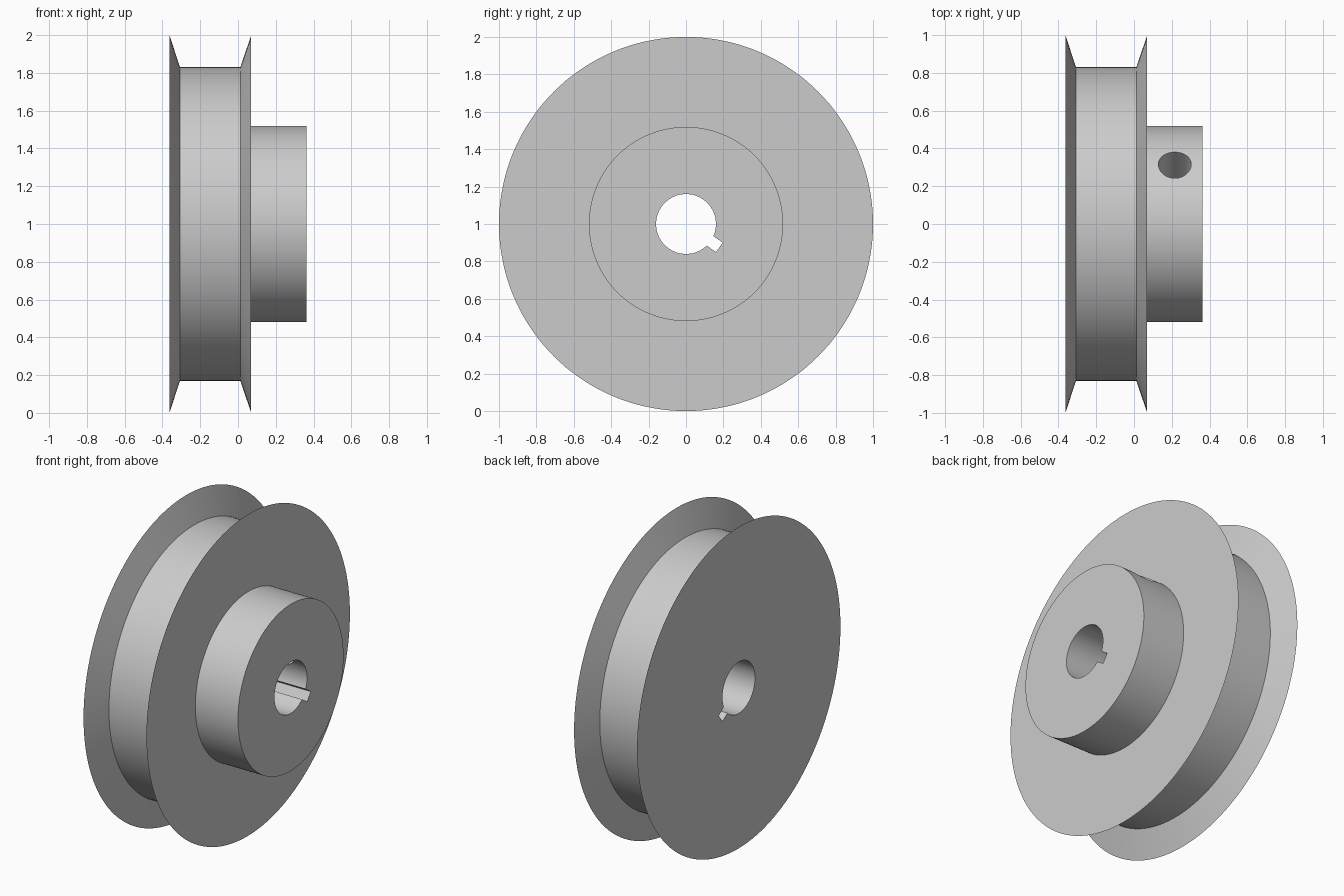
import bpy
import bmesh
from math import radians, pi
from mathutils import Matrix, Vector

old = bpy.data.objects.get("Cube")
if old:
    bpy.data.objects.remove(old, do_unlink=True)

SEGMENTS = 144
CENTRE = Vector((0, 0, 1))

grey = bpy.data.materials.new("light grey metal")
grey.use_nodes = True
colour = (0.6, 0.6, 0.6, 1)
grey.diffuse_color = colour
grey.node_tree.nodes["Principled BSDF"].inputs["Base Color"].default_value = colour


def make_object(name, bm):
    bmesh.ops.recalc_face_normals(bm, faces=bm.faces)
    mesh = bpy.data.meshes.new(name)
    bm.to_mesh(mesh)
    bm.free()
    mesh.materials.append(grey)
    obj = bpy.data.objects.new(name, mesh)
    bpy.context.collection.objects.link(obj)
    return obj


def lathe(name, profile):
    """Turn an (x, radius) profile about the axle, capping both ends."""
    bm = bmesh.new()
    rings = []
    for x, r in profile:
        ring = []
        for i in range(SEGMENTS):
            turn = Matrix.Rotation(2 * pi * i / SEGMENTS, 3, 'X')
            ring.append(bm.verts.new(CENTRE + turn @ Vector((x, 0, r))))
        rings.append(ring)
    for a, b in zip(rings, rings[1:]):
        for i in range(SEGMENTS):
            j = (i + 1) % SEGMENTS
            bm.faces.new((a[i], a[j], b[j], b[i]))
    bm.faces.new(rings[0])
    bm.faces.new(rings[-1])
    return make_object(name, bm)


def radial(angle):
    """Frame at the axle whose local y axis points out at the given angle."""
    return Matrix.Translation(CENTRE) @ Matrix.Rotation(radians(angle), 4, 'X')


def cut(target, cutter):
    cutter.hide_render = True
    mod = target.modifiers.new(cutter.name, 'BOOLEAN')
    mod.operation = 'DIFFERENCE'
    mod.solver = 'EXACT'
    mod.object = cutter
    bpy.context.view_layer.objects.active = target
    bpy.ops.object.modifier_apply(modifier=mod.name)
    bpy.data.objects.remove(cutter, do_unlink=True)


# Flanged wheel with its hub, turned in one piece
pulley = lathe("pulley_wheel", [
    (-0.363, 1.0), (-0.307, 0.83), (0.012, 0.83), (0.07, 1.0),
    (0.07, 0.519), (0.363, 0.519)])

# Bore along the axle
cut(pulley, lathe("bore_cutter", [(-0.6, 0.16), (0.6, 0.16)]))

# Keyway along the bore
bm = bmesh.new()
bmesh.ops.create_cube(bm, size=1, matrix=radial(-35)
                      @ Matrix.Translation((0, 0.118, 0))
                      @ Matrix.Diagonal((1.2, 0.2, 0.062, 1)))
cut(pulley, make_object("keyway_cutter", bm))

# Set screw hole from the hub surface into the bore
bm = bmesh.new()
bmesh.ops.create_cone(bm, cap_ends=True, segments=48, radius1=0.087,
                      radius2=0.087, depth=0.6, matrix=radial(52.5)
                      @ Matrix.Translation((0.216, 0.35, 0))
                      @ Matrix.Rotation(pi / 2, 4, 'X'))
cut(pulley, make_object("set_screw_cutter", bm))

# Smooth round faces, crisp edges
bpy.ops.object.select_all(action='DESELECT')
pulley.select_set(True)
bpy.context.view_layer.objects.active = pulley
bpy.ops.object.shade_smooth_by_angle(angle=radians(30))
